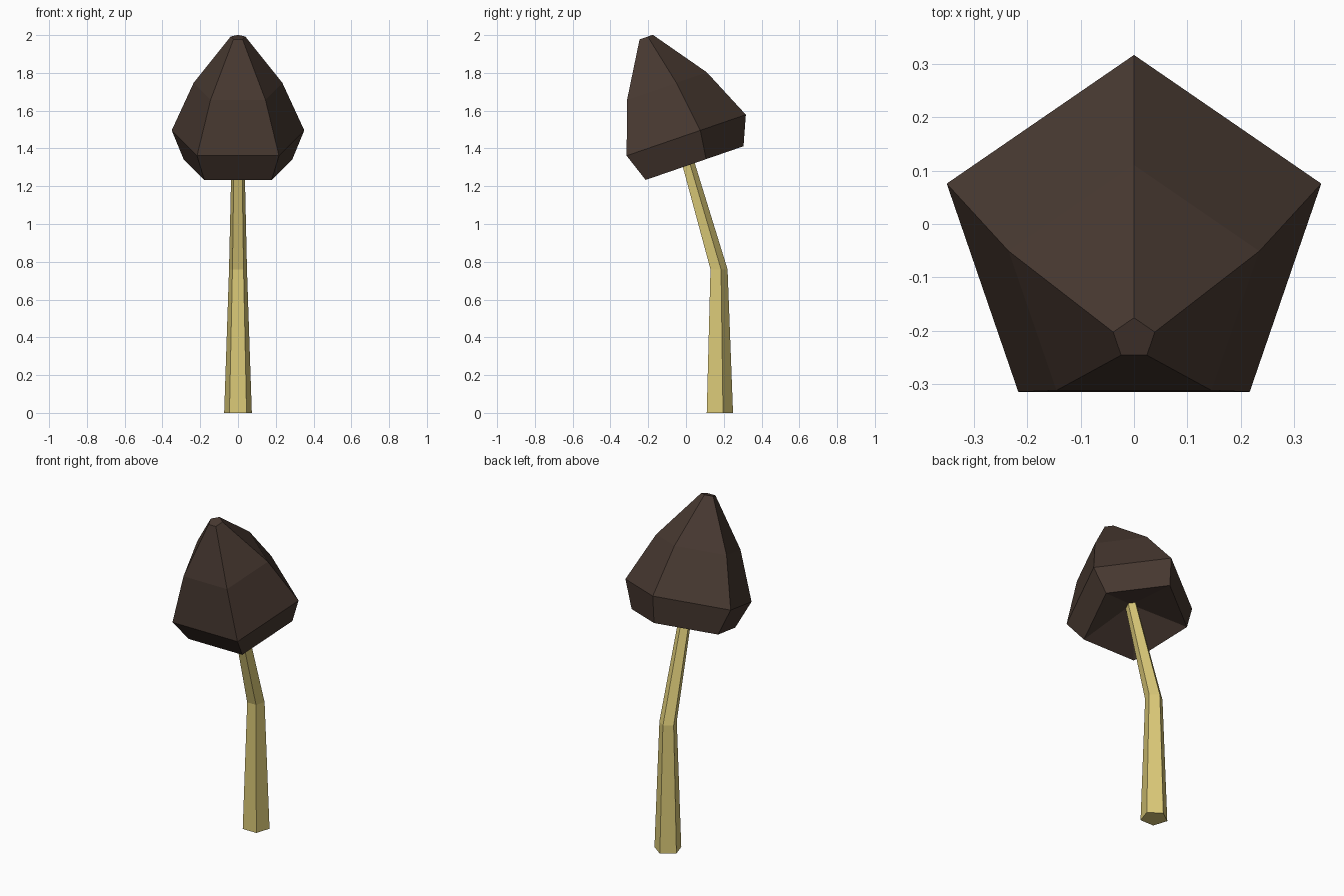
import bpy
import bmesh
from math import radians, sin, cos, pi
from mathutils import Matrix, Vector

cube = bpy.data.objects.get("Cube")
if cube:
    bpy.data.objects.remove(cube, do_unlink=True)

SIDES = 5


def make_material(name, color):
    mat = bpy.data.materials.new(name)
    mat.use_nodes = True
    mat.diffuse_color = color
    mat.node_tree.nodes["Principled BSDF"].inputs["Base Color"].default_value = color
    return mat


def add_ring(bm, center, radius, tilt):
    """Pentagon with one corner at the back, leaning forward by tilt degrees."""
    turn = Matrix.Rotation(radians(tilt), 3, "X")
    angles = [pi / 2 + 2 * pi * i / SIDES for i in range(SIDES)]
    return [bm.verts.new(Vector(center) + turn @ Vector((radius * cos(a), radius * sin(a), 0)))
            for a in angles]


def build_loft(name, rings, mat, hollow_tip=None):
    """Skin the rings; the underside is flat, or a fan to hollow_tip."""
    bm = bmesh.new()
    loops = [add_ring(bm, *ring) for ring in rings]
    for low, high in zip(loops, loops[1:]):
        for i in range(SIDES):
            j = (i + 1) % SIDES
            bm.faces.new((low[i], low[j], high[j], high[i]))
    bm.faces.new(loops[-1])
    if hollow_tip is None:
        bm.faces.new(loops[0][::-1])
    else:
        tip = bm.verts.new(hollow_tip)
        for i in range(SIDES):
            bm.faces.new((loops[0][(i + 1) % SIDES], loops[0][i], tip))
    bmesh.ops.recalc_face_normals(bm, faces=bm.faces)
    mesh = bpy.data.meshes.new(name)
    bm.to_mesh(mesh)
    bm.free()
    mesh.materials.append(mat)
    obj = bpy.data.objects.new(name, mesh)
    bpy.context.collection.objects.link(obj)
    return obj


cap_brown = make_material("dark brown", (0.065, 0.041, 0.031, 1))
stem_yellow = make_material("pale yellow", (0.70, 0.58, 0.185, 1))

# Cap: rings along a leaning axis, with a hollow underside
TILT = 19
base = Vector((0, 0.018, 1.313))
axis = Vector((0, -sin(radians(TILT)), cos(radians(TILT))))
cap_profile = [(0, 0.303), (0.154, 0.369), (0.433, 0.247), (0.714, 0.041)]
build_loft("mushroom_cap", [(base + axis * d, r, TILT) for d, r in cap_profile],
           cap_brown, hollow_tip=base + axis * 0.13)

# Stem: upright, then bent forward into the cap
build_loft("mushroom_stem", [
    ((0, 0.172, 0), 0.077, 0),
    ((0, 0.17, 0.76), 0.05, 0),
    (base + axis * 0.13, 0.034, TILT),
], stem_yellow)
